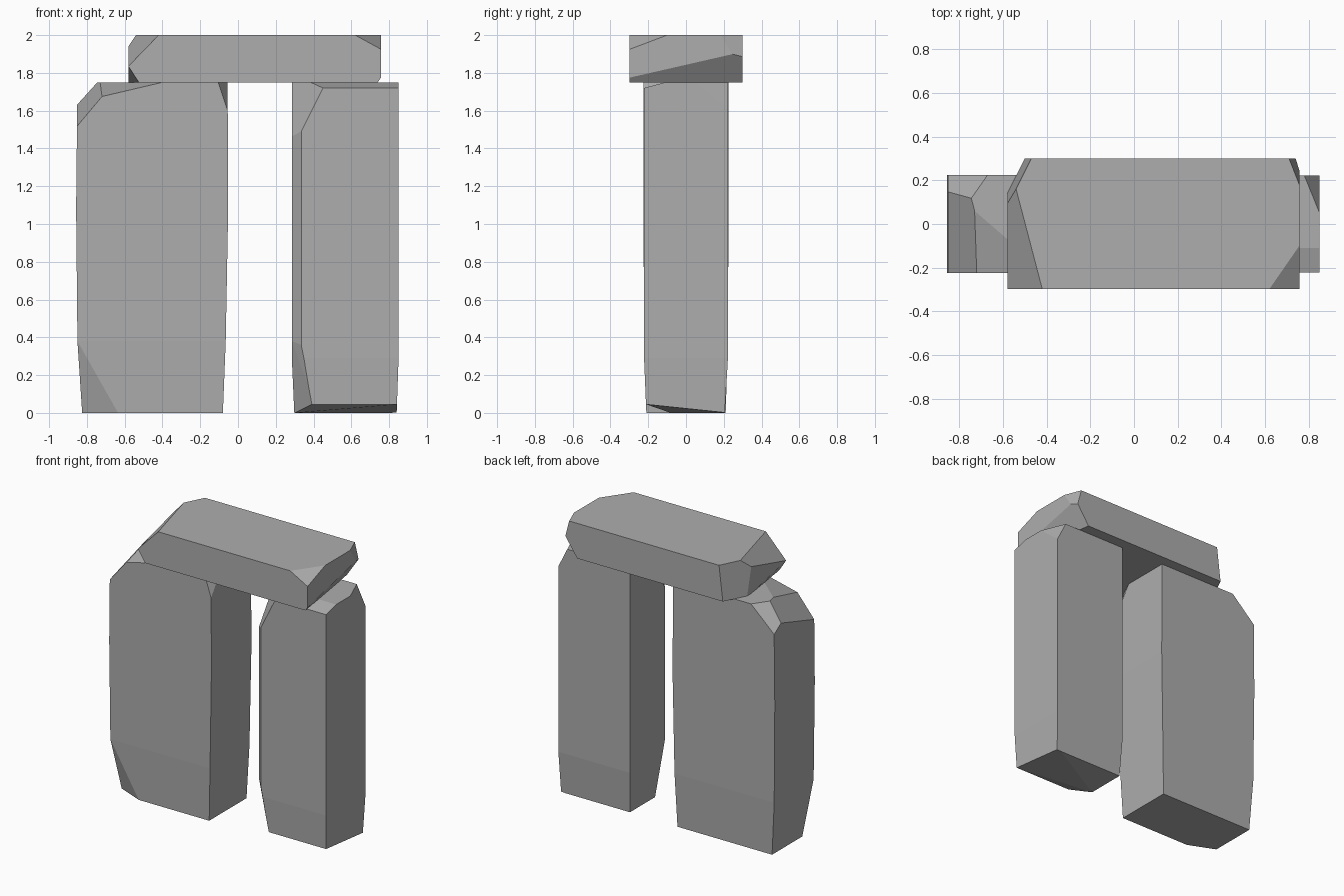
import bpy
import bmesh
from mathutils import Vector
from mathutils.geometry import normal

cube = bpy.data.objects.get("Cube")
if cube:
    bpy.data.objects.remove(cube)

stone = bpy.data.materials.new("grey stone")
stone.use_nodes = True
GREY = (0.42, 0.42, 0.42, 1)
stone.diffuse_color = GREY
stone.node_tree.nodes["Principled BSDF"].inputs["Base Color"].default_value = GREY


def make_stone(name, rings, cuts):
    """Block hulled from rectangular rings (z, left, right, front, back), then chipped by planes."""
    bm = bmesh.new()
    for z, left, right, front, back in rings:
        for x in (left, right):
            for y in (front, back):
                bm.verts.new((x, y, z))
    bmesh.ops.convex_hull(bm, input=bm.verts)
    bmesh.ops.dissolve_limit(bm, angle_limit=0.002, verts=bm.verts, edges=bm.edges)
    middle = sum((v.co for v in bm.verts), Vector()) / len(bm.verts)

    # Each chip is a plane through three points; the side away from the middle goes
    for points in cuts:
        a, b, c = (Vector(p) for p in points)
        n = normal(a, b, c)
        if n.dot(middle - a) > 0:
            n.negate()
        cut = bmesh.ops.bisect_plane(
            bm, geom=bm.verts[:] + bm.edges[:] + bm.faces[:], dist=0.0001,
            plane_co=a, plane_no=n, clear_outer=True)
        edges = [e for e in cut["geom_cut"] if isinstance(e, bmesh.types.BMEdge)]
        bmesh.ops.contextual_create(bm, geom=[e for e in edges if e.is_boundary])
    bmesh.ops.recalc_face_normals(bm, faces=bm.faces)

    mesh = bpy.data.meshes.new(name)
    bm.to_mesh(mesh)
    bm.free()
    mesh.materials.append(stone)
    bpy.context.collection.objects.link(bpy.data.objects.new(name, mesh))


# Broad upright
make_stone(
    "wide_upright",
    [(0, -.825, -.08, -.21, .21), (.38, -.85, -.065, -.222, .222),
     (1.08, -.857, -.052, -.225, .225), (1.75, -.85, -.055, -.225, .225)],
    [
        # top left slope, front top slope, back left corner
        [(-.85, -.225, 1.52), (-.72, -.225, 1.675), (-.73, .06, 1.75)],
        [(-.72, -.225, 1.675), (-.73, .06, 1.75), (-.4, -.225, 1.75)],
        [(-.855, .145, 1.63), (-.74, .125, 1.75), (-.67, .225, 1.75)],
        # inner front corner, foot corner
        [(-.105, -.225, 1.75), (-.055, -.225, 1.6), (-.055, -.12, 1.75)],
        [(-.85, -.222, .38), (-.635, -.21, 0), (-.825, -.13, 0)],
    ])

# Slim upright
make_stone(
    "narrow_upright",
    [(0, .298, .84, -.21, .205), (.29, .285, .85, -.222, .222),
     (1.75, .285, .85, -.222, .222)],
    [
        # inner front edge, top inner corner, front top slope, back outer corner
        [(.285, -.17, 1), (.335, -.222, 1), (.335, -.222, 0)],
        [(.335, -.222, 1.49), (.45, -.222, 1.72), (.385, -.11, 1.75)],
        [(.45, -.222, 1.72), (.85, -.222, 1.72), (.8, -.11, 1.75)],
        [(.78, .222, 1.75), (.85, .05, 1.75), (.85, .222, 1.61)],
        # sloping underside, in two facets
        [(.84, .205, .002), (.84, -.21, .045), (.3, -.08, 0)],
        [(.84, -.21, .045), (.39, -.21, .045), (.3, -.08, 0)],
        # foot inner corner, in two facets
        [(.285, -.17, .38), (.39, -.21, .045), (.3, -.08, 0)],
        [(.285, -.17, .38), (.335, -.222, .36), (.39, -.213, .045)],
    ])

# Cap stone
make_stone(
    "lintel",
    [(1.75, -.58, .757, -.298, .3), (2, -.58, .757, -.298, .3)],
    [
        # left end: top slope, back corner, undercut
        [(-.42, -.298, 2), (-.54, .16, 2), (-.58, -.298, 1.835)],
        [(-.47, .3, 2), (-.54, .16, 2), (-.5, .3, 1.75)],
        [(-.58, -.298, 1.835), (-.525, -.298, 1.75), (-.58, .1, 1.75)],
        # right end: front corner, undercut, back corner
        [(.62, -.298, 2), (.757, -.298, 1.925), (.757, -.1, 2)],
        [(.757, -.298, 1.775), (.757, .25, 1.9), (.74, -.298, 1.75)],
        [(.71, .3, 2), (.757, .18, 2), (.757, .25, 1.895)],
    ])
